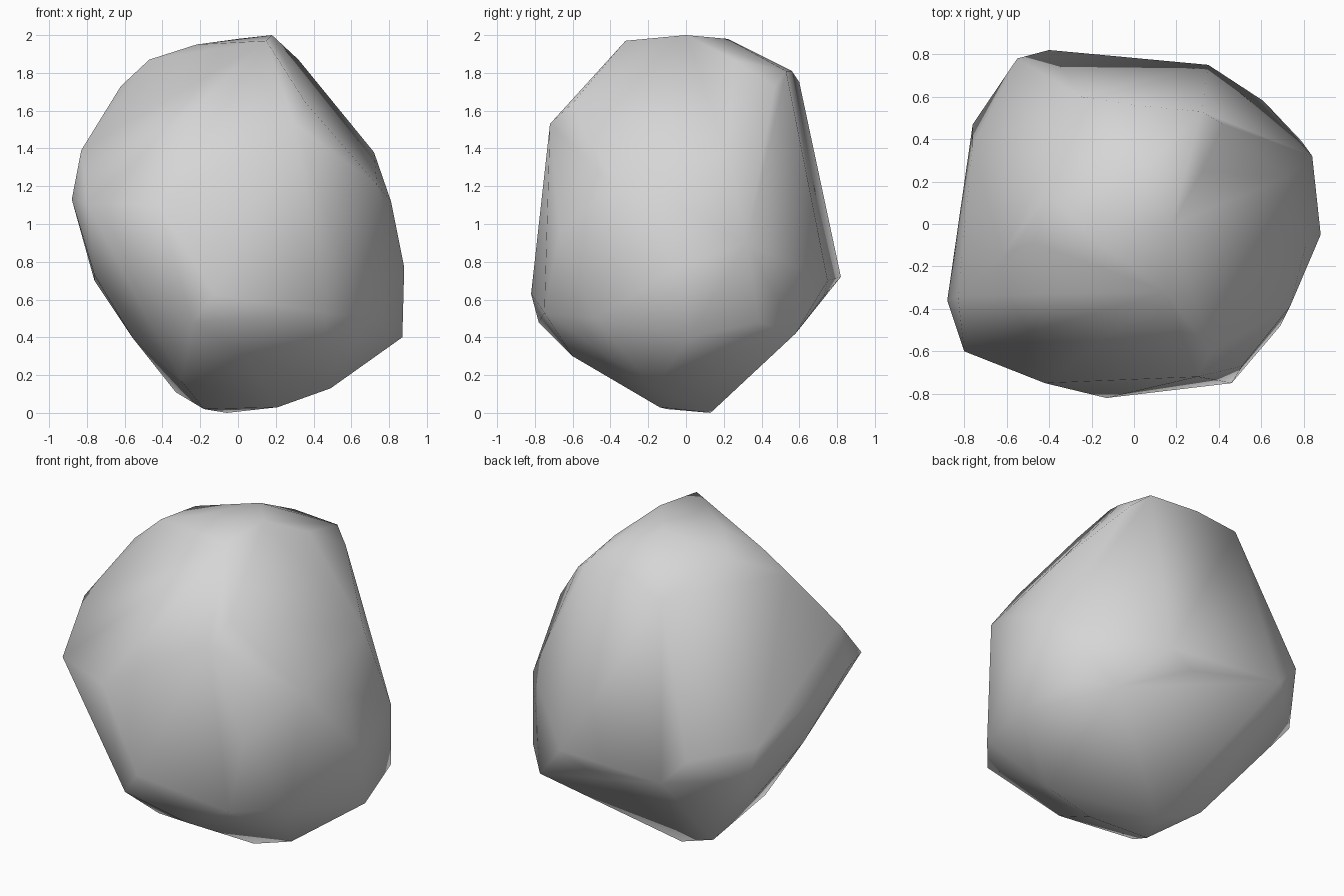
import bpy
import bmesh
import math

# Remove the default cube only
default_cube = bpy.data.objects.get("Cube")
if default_cube is not None:
    bpy.data.objects.remove(default_cube, do_unlink=True)

# Corner points of the boulder, grouped by region
CROWN = [
    (.15, -.32, 1.97), (.18, .0, 2), (.0, .22, 1.98), (-.22, -.05, 1.95),
    (-.4, .15, 1.88), (-.47, -.09, 1.87), (.32, .25, 1.87),
]
BACK_RIM = [
    (.32, .53, 1.81), (.0, .56, 1.81), (-.25, .6, 1.75), (.42, .47, 1.73),
]
SHOULDERS = [
    (-.62, -.14, 1.73), (-.83, -.34, 1.39), (.3, -.72, 1.53),
    (.36, -.6, 1.64), (.72, .22, 1.38), (.66, .36, 1.3),
    (.735, -.39, 1.21),
]
BELLY = [
    (-.88, -.36, 1.13), (-.8, -.6, 1.11), (-.42, -.75, 1.1),
    (-.13, -.82, .63), (.46, -.75, .53), (.51, -.67, .95),
    (.69, -.48, .5), (.81, -.1, 1.12), (.88, -.05, .77),
    (.84, .32, .9), (.79, .39, .48), (.61, .58, .42),
    (.35, .75, .7), (.18, .73, .62), (-.4, .82, .72),
    (-.55, .78, .88), (-.76, .37, .87), (-.76, .47, .7),
]
BASE = [
    (.87, .02, .4), (.49, -.17, .13), (.21, -.14, .03),
    (.05, -.6, .3), (-.24, -.78, .48), (-.3, -.36, .17),
    (-.56, .12, .4), (-.76, -.08, .73), (-.33, .2, .11),
    (-.06, .13, .0), (-.18, -.1, .02),
]


def make_material(name, colour):
    """Plain matte material with the same viewport and render colour."""
    material = bpy.data.materials.new(name)
    material.use_nodes = True
    material.diffuse_color = colour
    shader = next(node for node in material.node_tree.nodes
                  if node.type == "BSDF_PRINCIPLED")
    shader.inputs["Base Color"].default_value = colour
    shader.inputs["Roughness"].default_value = .9
    return material


def make_hull(name, points, material):
    """Wrap a closed faceted skin around the points."""
    bm = bmesh.new()
    for point in points:
        bm.verts.new(point)
    result = bmesh.ops.convex_hull(bm, input=bm.verts[:])
    # Drop points that ended up inside the skin
    unused = [item for item in result["geom_interior"] + result["geom_unused"]
              if isinstance(item, bmesh.types.BMVert)]
    bmesh.ops.delete(bm, geom=list(set(unused)), context="VERTS")
    # Merge nearly flat triangles into broad facets
    bmesh.ops.dissolve_limit(bm, angle_limit=math.radians(3),
                             verts=bm.verts[:], edges=bm.edges[:])
    bmesh.ops.recalc_face_normals(bm, faces=bm.faces[:])
    for face in bm.faces:
        face.smooth = True
    mesh = bpy.data.meshes.new(name)
    bm.to_mesh(mesh)
    bm.free()
    mesh.materials.append(material)
    obj = bpy.data.objects.new(name, mesh)
    bpy.context.collection.objects.link(obj)
    return obj


# The boulder
stone_grey = make_material("stone_grey", (.67, .67, .67, 1))
make_hull("boulder", CROWN + BACK_RIM + SHOULDERS + BELLY + BASE, stone_grey)
